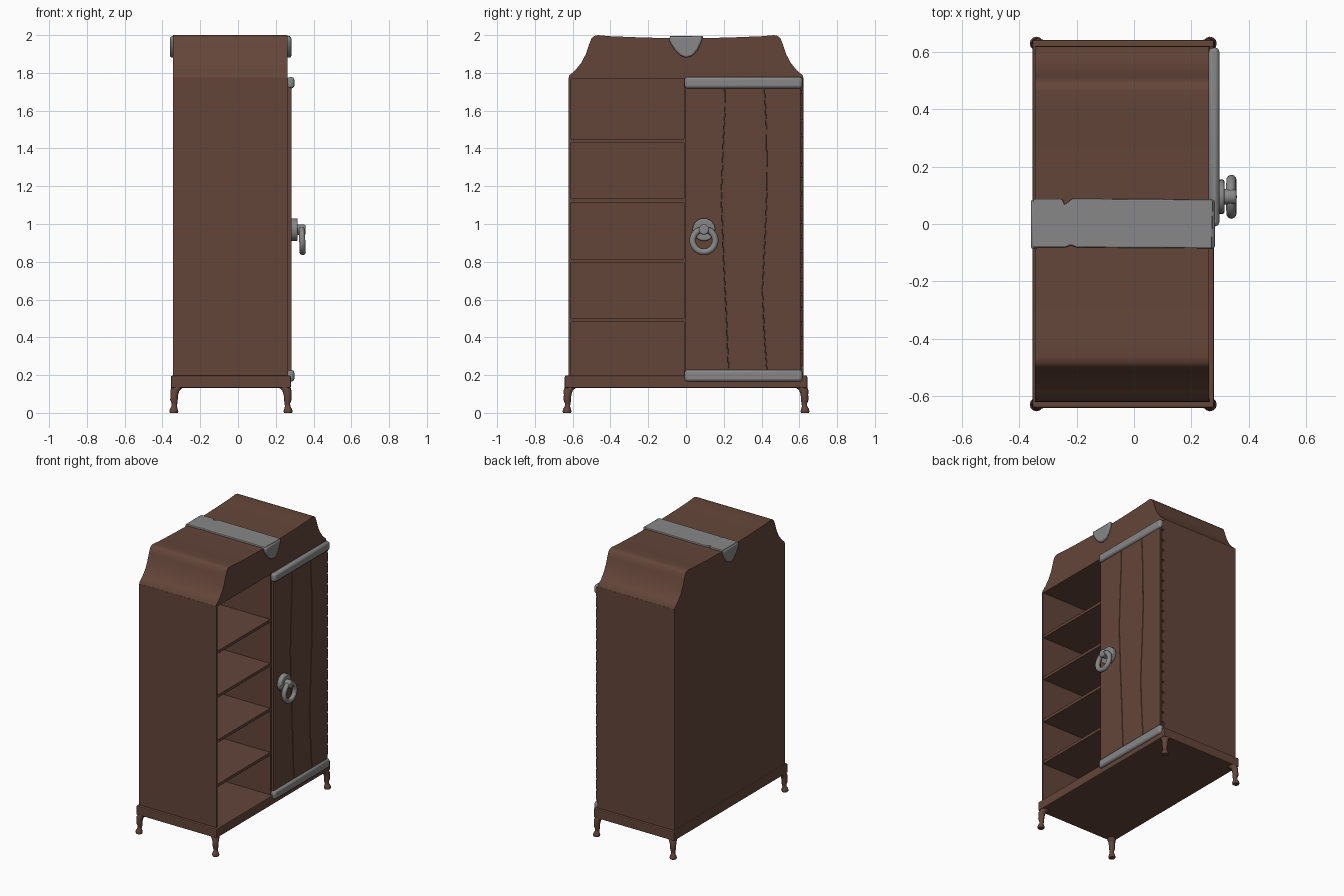
import bpy, bmesh, math
from mathutils import Vector

if "Cube" in bpy.data.objects:
    bpy.data.objects.remove(bpy.data.objects["Cube"])


def material(name, col):
    m = bpy.data.materials.new(name)
    m.diffuse_color = (*col, 1)
    m.use_nodes = True
    m.node_tree.nodes["Principled BSDF"].inputs["Base Color"].default_value = m.diffuse_color
    return m


WOOD = material("dark brown wood", (0.125, 0.060, 0.041))
METAL = material("grey metal", (0.245, 0.245, 0.245))


def finish(bm, name, mat, bevel=0, smooth=False, segs=2):
    bmesh.ops.recalc_face_normals(bm, faces=bm.faces)
    me = bpy.data.meshes.new(name)
    bm.to_mesh(me)
    bm.free()
    ob = bpy.data.objects.new(name, me)
    bpy.context.collection.objects.link(ob)
    me.materials.append(mat)
    if bevel:
        b = ob.modifiers.new("bevel", 'BEVEL')
        b.width, b.segments, b.limit_method = bevel, segs, 'ANGLE'
    if smooth:
        bpy.context.view_layer.objects.active = ob
        ob.select_set(True)
        bpy.ops.object.shade_smooth_by_angle(angle=math.radians(40))
        ob.select_set(False)
    return ob


def box(name, x, y, z, mat=WOOD, bevel=0, smooth=False):
    bm = bmesh.new()
    bmesh.ops.create_cube(bm, size=1)
    for v in bm.verts:
        v.co = [a + (b - a) * (c + 0.5) for (a, b), c in zip((x, y, z), v.co)]
    return finish(bm, name, mat, bevel, smooth)


def prism(name, pts, lo, hi, mat, axis='x', bevel=0, smooth=False):
    """Extrude an outline: (y, z) points along x, or (x, y) points along z."""
    bm = bmesh.new()
    co = (lambda p, t: (t, *p)) if axis == 'x' else (lambda p, t: (*p, t))
    f = bm.faces.new([bm.verts.new(co(p, lo)) for p in pts])
    r = bmesh.ops.extrude_face_region(bm, geom=[f])
    d = Vector(co((0, 0), hi - lo))
    bmesh.ops.translate(bm, vec=d, verts=[g for g in r['geom'] if isinstance(g, bmesh.types.BMVert)])
    return finish(bm, name, mat, bevel, smooth)


def tube(name, rings, mat, n=12):
    """Skin horizontal circles given as (centre x, centre y, z, radius)."""
    bm = bmesh.new()
    loops = [[bm.verts.new((x + r * math.cos(2 * math.pi * k / n), y + r * math.sin(2 * math.pi * k / n), z))
              for k in range(n)] for x, y, z, r in rings]
    for a, b in zip(loops, loops[1:]):
        for k in range(n):
            bm.faces.new((a[k], a[(k + 1) % n], b[(k + 1) % n], b[k]))
    bm.faces.new(loops[0])
    bm.faces.new(loops[-1])
    return finish(bm, name, mat, smooth=True)


BACK, FRONT = -0.345, 0.265

# Carcass: walls, divider, floor, shelves
box("left_wall", (BACK, FRONT), (-0.622, -0.61), (0.19, 1.775))
box("right_wall", (BACK, FRONT), (0.61, 0.622), (0.19, 1.775))
box("back_wall", (BACK, BACK + 0.012), (-0.611, 0.611), (0.19, 1.775))
box("divider", (BACK + 0.01, FRONT), (-0.01, 0.004), (0.19, 1.775))
for i, z in enumerate((0.49, 0.805, 1.125, 1.44)):
    box(f"shelf_{i + 1}", (BACK + 0.01, FRONT - 0.003), (-0.611, 0.611), (z - 0.01, z + 0.01))

# Base plinth with stepped moulding
box("base_plinth", (-0.355, 0.28), (-0.642, 0.642), (0.132, 0.197), bevel=0.006)

# Sagging roof with flared ends
half = [(0.622, 1.77), (0.619, 1.786), (0.585, 1.815), (0.553, 1.855), (0.53, 1.9), (0.513, 1.95),
        (0.5, 1.983), (0.485, 1.996), (0.465, 2.0), (0.4, 1.994), (0.25, 1.988), (0.1, 1.984)]
prism("roof", half + [(-y, z) for y, z in reversed(half)], BACK, FRONT - 0.003, WOOD, smooth=True)

# Cabriole legs, bending outwards at each corner
for name, cx, sx in (("back", -0.34, -1), ("front", 0.265, 1)):
    for side, sy in (("left", -1), ("right", 1)):
        prof = ((0.16, -0.022, 0.030), (0.132, -0.016, 0.030), (0.118, -0.006, 0.024), (0.095, -0.003, 0.020),
                (0.07, -0.001, 0.020), (0.05, -0.004, 0.015), (0.035, -0.002, 0.014), (0.022, 0.0, 0.020),
                (0.008, 0.0, 0.024), (0.0, 0.0, 0.021))
        tube(f"{name}_{side}_leg", [(cx + sx * o, sy * (0.63 + o), z, r) for z, o, r in prof], WOOD)

# Door of three planks with wavy seams
seams = [[(-0.004, 0.18), (-0.004, 1.77)],
         [(0.227, 0.18), (0.215, 0.5), (0.2, 0.8), (0.187, 1.15), (0.197, 1.42), (0.207, 1.6), (0.204, 1.77)],
         [(0.432, 0.18), (0.415, 0.42), (0.405, 0.65), (0.42, 0.95), (0.43, 1.2), (0.426, 1.5), (0.413, 1.77)],
         [(0.606, 0.18), (0.606, 1.77)]]
for i in range(3):
    left = [(y + 0.0015, z) for y, z in seams[i]]
    right = [(y - 0.0015, z) for y, z in reversed(seams[i + 1])]
    prism(f"door_plank_{i + 1}", left + right, FRONT - 0.004, 0.284, WOOD, bevel=0.004)
box("door_backing", (FRONT - 0.012, FRONT + 0.01), (0.0, 0.606), (0.2, 1.77))

# Hinge knuckles down the door's outer edge
for i in range(20):
    z = 0.25 + i * 0.0765
    box(f"hinge_knuckle_{i + 1}", (FRONT - 0.004, 0.279), (0.607, 0.619), (z, z + 0.066), bevel=0.003)

# Metal strips capping the door
for name, z in (("top", (1.718, 1.778)), ("bottom", (0.166, 0.228))):
    box(f"door_{name}_strip", (FRONT - 0.005, 0.298), (-0.008, 0.616), z, METAL, 0.014, True)

# Metal band over the roof, with worn notches
band = [(-0.352, -0.082), (-0.24, -0.082), (-0.22, -0.074), (-0.2, -0.082), (0.272, -0.085), (0.276, 0.085),
        (-0.215, 0.089), (-0.242, 0.068), (-0.25, 0.088), (-0.352, 0.088)]
prism("roof_band", band, 1.97, 1.996, METAL, 'z', 0.005)

# Pointed tongues where the band folds over front and back
tongue = [(-0.088, 1.992), (-0.086, 1.965), (-0.062, 1.925), (-0.03, 1.892), (0.0, 1.88),
          (0.035, 1.89), (0.062, 1.922), (0.082, 1.965), (0.088, 1.992)]
prism("front_tongue", tongue, FRONT - 0.01, 0.282, METAL, bevel=0.009, smooth=True)
prism("back_tongue", tongue, -0.36, BACK + 0.01, METAL, bevel=0.009, smooth=True)


# Ring handle: round plate, knob and hanging ring
def disc(name, x, r, y=0.095, z=0.97):
    bpy.ops.mesh.primitive_cylinder_add(vertices=24, radius=r, depth=x[1] - x[0],
                                        location=(sum(x) / 2, y, z), rotation=(0, math.pi / 2, 0))
    ob = bpy.context.object
    ob.name = name
    ob.data.materials.append(METAL)
    b = ob.modifiers.new("bevel", 'BEVEL')
    b.width, b.segments, b.limit_method = 0.007, 2, 'ANGLE'
    bpy.ops.object.shade_smooth_by_angle(angle=math.radians(40))


disc("handle_plate", (0.28, 0.316), 0.06)
disc("handle_knob", (0.31, 0.358), 0.027)
bpy.ops.mesh.primitive_torus_add(major_segments=32, minor_segments=10, major_radius=0.06, minor_radius=0.017,
                                 location=(0.34, 0.095, 0.912), rotation=(0, math.pi / 2 - 0.04, 0))
bpy.context.object.name = "handle_ring"
bpy.context.object.data.materials.append(METAL)
bpy.ops.object.shade_smooth_by_angle(angle=math.radians(60))
